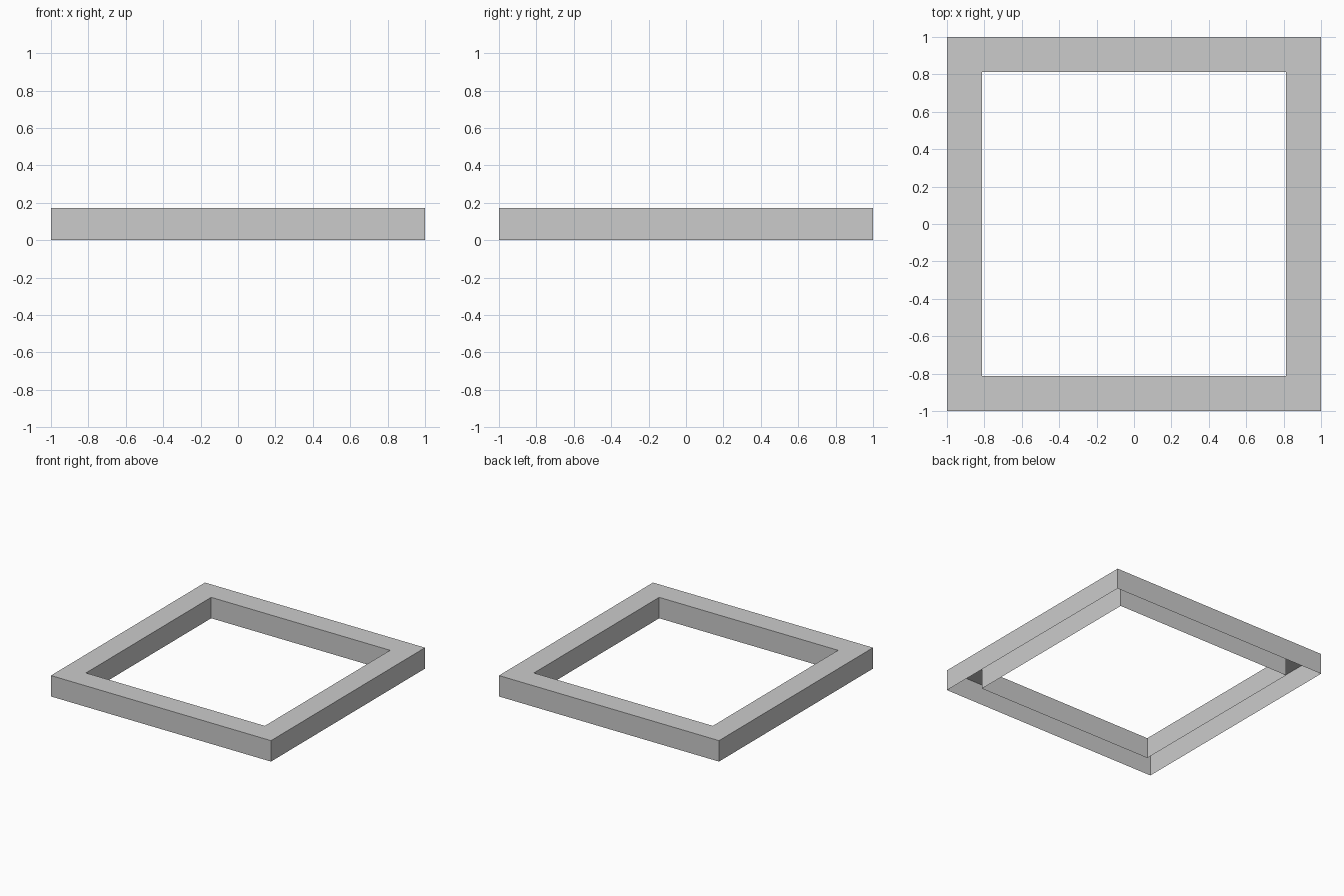
import bpy
import bmesh

if "Cube" in bpy.data.objects:
    bpy.data.objects.remove(bpy.data.objects["Cube"])

HEIGHT = 0.172
RIM = 0.187

# Square frame: thin shell with top rim, outer and inner walls, open underneath
bm = bmesh.new()
corners = [(-1, -1), (1, -1), (1, 1), (-1, 1)]
bm.faces.new([bm.verts.new((x, y, HEIGHT)) for x, y in corners])
bm.normal_update()

# Inset to form the rim, then cut out the opening
bmesh.ops.inset_individual(bm, faces=bm.faces[:], thickness=RIM, use_even_offset=True)
centre = min(bm.faces, key=lambda f: f.calc_center_median().xy.length)
bmesh.ops.delete(bm, geom=[centre], context='FACES')

# Drop the outer and inner edges down to form the walls
edges = [e for e in bm.edges if e.is_boundary]
walls = bmesh.ops.extrude_edge_only(bm, edges=edges)
for v in walls["geom"]:
    if isinstance(v, bmesh.types.BMVert):
        v.co.z = 0.0

# Point each face outward from the channel
bm.normal_update()
for f in bm.faces:
    c = f.calc_center_median()
    if abs(f.normal.z) > 0.5:
        wrong = f.normal.z < 0
    else:
        outer = max(abs(c.x), abs(c.y)) > 0.9
        side = f.normal.x * c.x + f.normal.y * c.y
        wrong = (side > 0) != outer
    if wrong:
        f.normal_flip()

mesh = bpy.data.meshes.new("square_frame")
bm.to_mesh(mesh)
bm.free()
frame = bpy.data.objects.new("square_frame", mesh)
bpy.context.collection.objects.link(frame)
